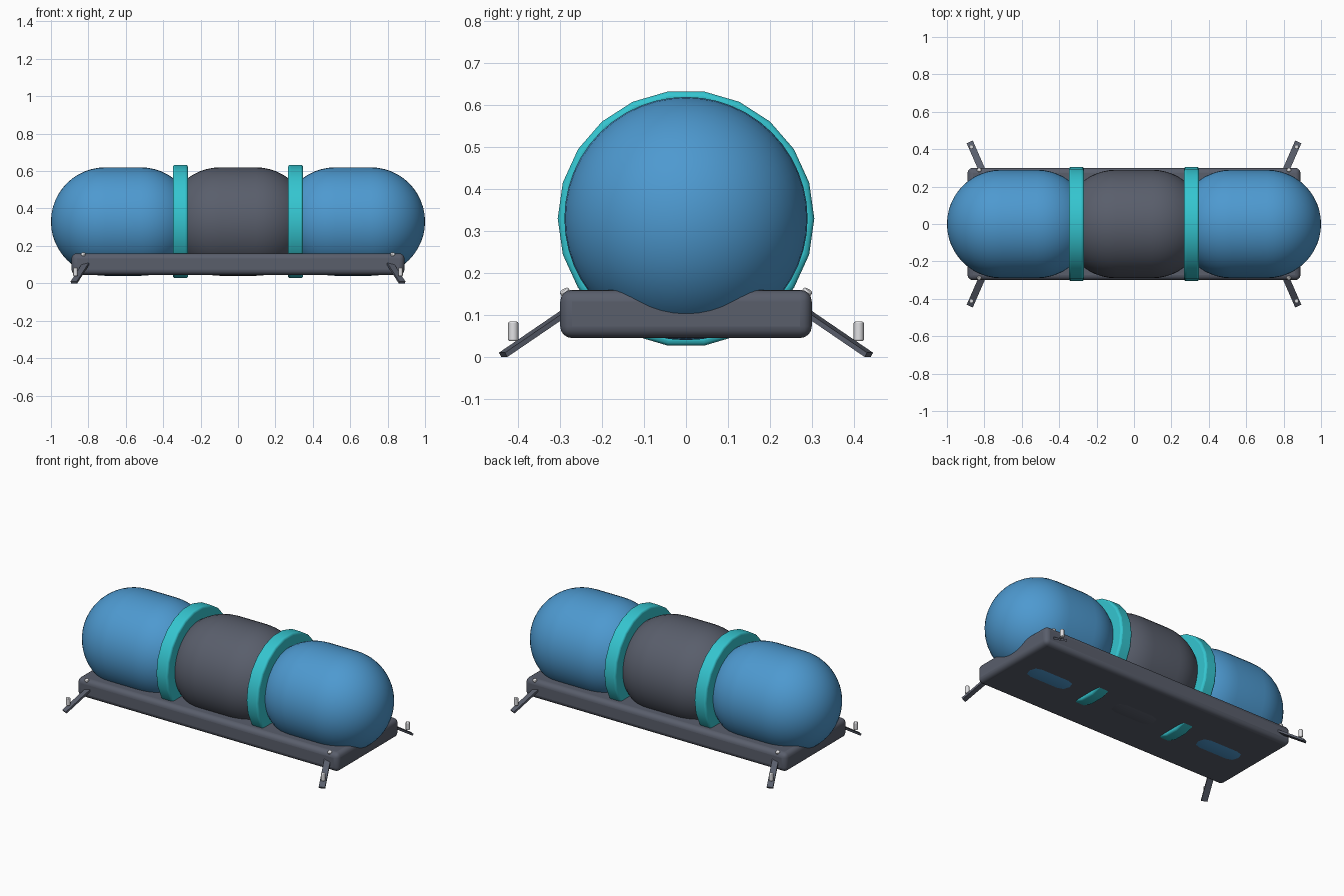
import bpy, bmesh
from math import sin, cos, pi, radians
from mathutils import Matrix, Vector

cube = bpy.data.objects.get("Cube")
if cube:
    bpy.data.objects.remove(cube, do_unlink=True)


def material(name, rgb):
    m = bpy.data.materials.new(name)
    m.use_nodes = True
    m.diffuse_color = (*rgb, 1)
    m.node_tree.nodes["Principled BSDF"].inputs["Base Color"].default_value = (*rgb, 1)
    return m


blue = material("tank blue", (0.075, 0.32, 0.63))
teal = material("band teal", (0.035, 0.56, 0.63))
grey = material("slate grey", (0.1, 0.112, 0.148))
silver = material("bolt silver", (0.75, 0.75, 0.77))


def finish(bm, name, mat, matrix=Matrix(), bevel=0, segments=3, angle=35):
    bmesh.ops.recalc_face_normals(bm, faces=bm.faces)
    mesh = bpy.data.meshes.new(name)
    bm.to_mesh(mesh)
    bm.free()
    mesh.materials.append(mat)
    ob = bpy.data.objects.new(name, mesh)
    bpy.context.collection.objects.link(ob)
    ob.matrix_world = matrix
    if bevel:
        mod = ob.modifiers.new("Rounded edges", "BEVEL")
        mod.width, mod.segments = bevel, segments
        mod.limit_method = "ANGLE"
        mod.angle_limit = radians(40)
    bpy.ops.object.select_all(action="DESELECT")
    ob.select_set(True)
    bpy.context.view_layer.objects.active = ob
    bpy.ops.object.shade_smooth_by_angle(angle=radians(angle))
    return ob


def box(name, mat, size, matrix, **kw):
    bm = bmesh.new()
    bmesh.ops.create_cube(bm, size=1)
    bmesh.ops.scale(bm, vec=size, verts=bm.verts)
    return finish(bm, name, mat, matrix, **kw)


def cylinder(name, mat, radius, depth, sides, matrix, **kw):
    bm = bmesh.new()
    bmesh.ops.create_cone(bm, cap_ends=True, segments=sides, radius1=radius,
                          radius2=radius, depth=depth)
    return finish(bm, name, mat, matrix, **kw)


AXIS_Z, TANK_R, HALF_STRAIGHT, SPACING = 0.33, 0.29, 0.095, 0.615


def capsule(name, mat, x):
    # Half-circle ends joined by a straight wall, spun about the x axis
    bm = bmesh.new()
    steps = 12
    arc = [i * pi / 2 / steps for i in range(steps + 1)]
    right = [(HALF_STRAIGHT + TANK_R * cos(a), TANK_R * sin(a)) for a in arc]
    profile = right + [(-px, r) for px, r in reversed(right)]
    verts = [bm.verts.new((px, 0, r)) for px, r in profile]
    edges = [bm.edges.new(pair) for pair in zip(verts, verts[1:])]
    bmesh.ops.spin(bm, geom=verts + edges, cent=(0, 0, 0), axis=(1, 0, 0),
                   angle=2 * pi, steps=48, use_duplicate=False)
    bmesh.ops.remove_doubles(bm, verts=bm.verts, dist=0.0001)
    finish(bm, name, mat, Matrix.Translation((x, 0, AXIS_Z)))


# Tanks
capsule("right_tank", blue, -SPACING)
capsule("middle_tank", grey, 0)
capsule("left_tank", blue, SPACING)

# Bands covering the joints between tanks
for side, sx in (("right", -1), ("left", 1)):
    turn = Matrix.Rotation(pi / 2, 4, "Y") @ Matrix.Rotation(pi / 2, 4, "Z")
    turn = Matrix.Rotation(pi / 2, 4, "X") @ turn
    place = Matrix.Translation((sx * SPACING / 2, 0, AXIS_Z))
    cylinder(side + "_band", teal, 0.306, 0.08, 22, place @ turn, bevel=0.012)

# Base plate
box("base_plate", grey, (1.78, 0.6, 0.115), Matrix.Translation((0, 0, 0.1025)),
    bevel=0.028, segments=4)

# Splayed feet with bolts at the four corners
for end, sy in (("front", -1), ("back", 1)):
    for side, sx in (("right", -1), ("left", 1)):
        tag = f"{end}_{side}_"
        inner = Vector((sx * 0.8, sy * 0.26, 0.125))
        outer = Vector((sx * 0.877, sy * 0.436, 0.005))
        along = (outer - inner).normalized()
        across = Vector((0, 0, 1)).cross(along).normalized()
        up = along.cross(across)
        turn = Matrix((along, across, up)).transposed().to_4x4()
        middle = Matrix.Translation((inner + outer) / 2)
        box(tag + "foot", grey, ((outer - inner).length, 0.036, 0.012), middle @ turn)
        cylinder(tag + "ground_bolt", silver, 0.012, 0.046, 12,
                 Matrix.Translation((sx * 0.869, sy * 0.412, 0.061)),
                 bevel=0.003, segments=2)
        top = Matrix.Translation((sx * 0.825, sy * 0.283, 0.145))
        cylinder(tag + "plate_bolt", silver, 0.012, 0.036, 12, top @ turn,
                 bevel=0.003, segments=2)
